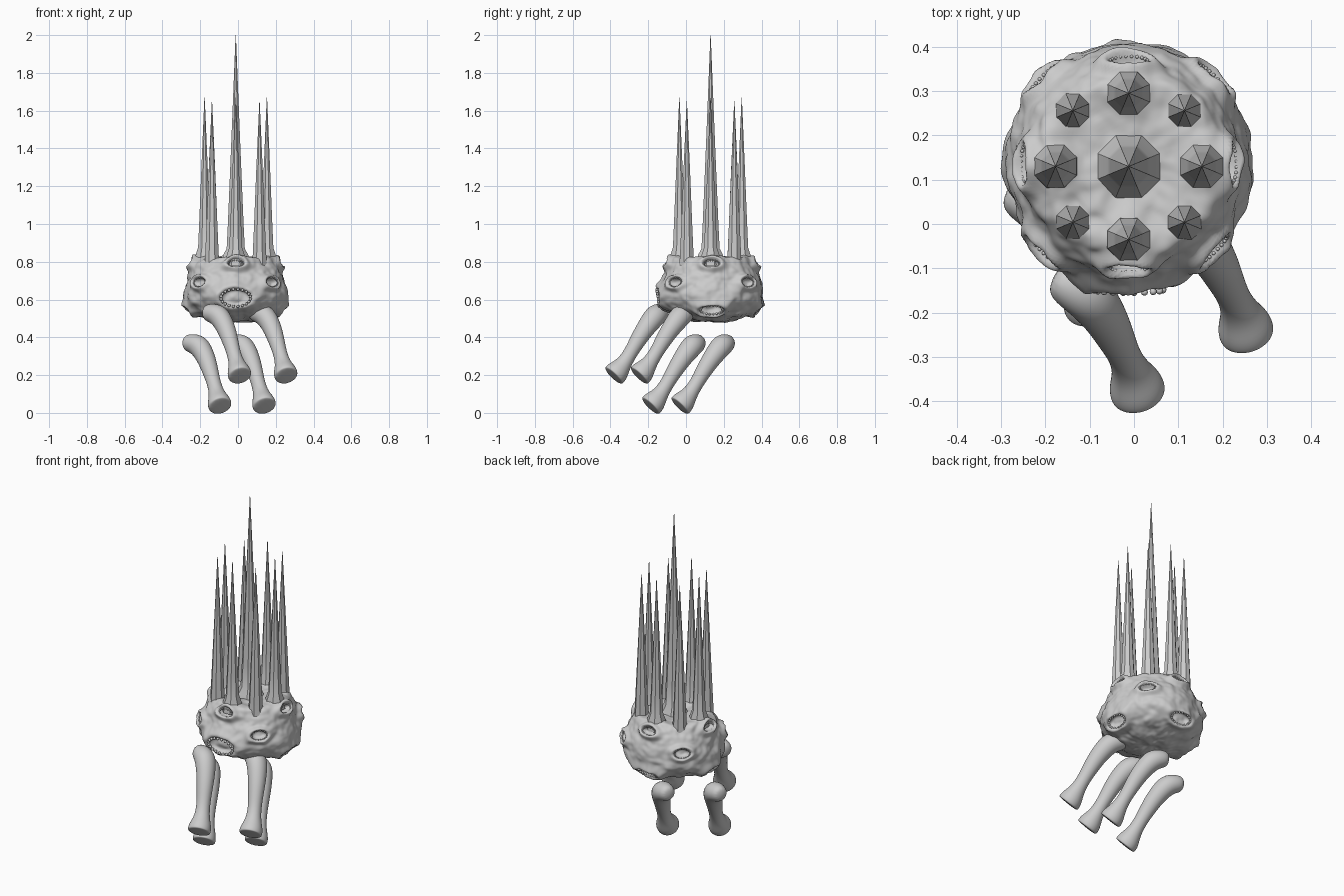
import bpy, bmesh, math
from mathutils import Vector, noise

cube = bpy.data.objects.get("Cube")
if cube:
    bpy.data.objects.remove(cube)

AXIS = Vector((-0.012, 0.135, 0))      # vertical axis of the body
UP = Vector((0, 0, 1))

grey = bpy.data.materials.new("pale_grey")
grey.use_nodes = True
grey.diffuse_color = (0.6, 0.6, 0.6, 1)
grey.node_tree.nodes["Principled BSDF"].inputs["Base Color"].default_value = (0.6, 0.6, 0.6, 1)


def make_object(name, bm, angle=180):
    bmesh.ops.recalc_face_normals(bm, faces=bm.faces)
    mesh = bpy.data.meshes.new(name)
    bm.to_mesh(mesh)
    bm.free()
    mesh.materials.append(grey)
    obj = bpy.data.objects.new(name, mesh)
    bpy.context.collection.objects.link(obj)
    bpy.ops.object.select_all(action="DESELECT")
    obj.select_set(True)
    bpy.context.view_layer.objects.active = obj
    bpy.ops.object.shade_smooth_by_angle(angle=math.radians(angle))
    return obj


def loft(bm, path, sides):
    """Tube through (point, radius) pairs, closed at both ends."""
    rings = []
    for i, (p, r) in enumerate(path):
        t = (path[min(i + 1, len(path) - 1)][0] - path[max(i - 1, 0)][0]).normalized()
        side = t.cross(Vector((0, 1, 0))).normalized()
        other = t.cross(side)
        angles = [math.tau * (k + 0.5) / sides for k in range(sides)]
        rings.append([bm.verts.new(p + r * (side * math.cos(a) + other * math.sin(a))) for a in angles])
    for lower, upper in zip(rings, rings[1:]):
        for k in range(sides):
            n = (k + 1) % sides
            bm.faces.new((lower[k], lower[n], upper[n], upper[k]))
    bm.faces.new(rings[0])
    bm.faces.new(rings[-1])


# Body outline as (radius, height), bottom to top
PROFILE = [(0, 0.482), (0.1, 0.488), (0.19, 0.515), (0.25, 0.56), (0.275, 0.61), (0.268, 0.67),
           (0.25, 0.73), (0.228, 0.78), (0.195, 0.82), (0.13, 0.82), (0, 0.815)]


def outline(t):
    """Smooth point on the outline for t from 0 to 1."""
    f = min(max(t, 0), 0.9999) * (len(PROFILE) - 1)
    i = int(f)
    f -= i
    a, b = Vector(PROFILE[i]), Vector(PROFILE[i + 1])
    before = Vector(PROFILE[i - 1]) if i else a * 2 - b
    after = Vector(PROFILE[i + 2]) if i + 2 < len(PROFILE) else b * 2 - a
    return a + (b - before) * f / 2 + (before * 2 - a * 5 + b * 4 - after) * f * f / 2 \
        + (a * 3 - before - b * 3 + after) * f ** 3 / 2


def mouth_frame(angle, z):
    """Centre, sideways, upward and outward directions on the body surface."""
    t = min((k / 400 for k in range(60, 330)), key=lambda s: abs(outline(s).y - z))
    p = outline(t)
    slope = outline(t + 0.02) - outline(t - 0.02)
    out = Vector((math.cos(angle), math.sin(angle), 0))
    up = (out * slope.x + UP * slope.y).normalized()
    side = UP.cross(out)
    return AXIS + out * p.x + UP * p.y, side, up, side.cross(up)


# Mouths: upper and lower rows on four sides, a middle row on the diagonals
mouths = []
for i in range(4):
    square = -math.pi / 2 + i * math.pi / 2
    mouths.append((*mouth_frame(square, 0.785), 0.046, 0.024))
    mouths.append((*mouth_frame(square + math.pi / 4, 0.69), 0.046, 0.028))
    if i == 0:
        mouths.append((*mouth_frame(square, 0.61), 0.085, 0.05))
    else:
        mouths.append((*mouth_frame(square, 0.55), 0.066, 0.036))

# Spike positions: ring of eight, straight ones set a little farther out
spikes = []
for i in range(8):
    a = i * math.pi / 4
    r = 0.165 if i % 2 == 0 else 0.178
    spikes.append(AXIS + Vector((math.cos(a), math.sin(a), 0)) * r - Vector((0, 0.005, 0)))


def surface(p):
    """Add lumps, spike mounds and recessed mouths to a body point."""
    q = p.copy()
    out = (p - AXIS - UP * 0.66).normalized()
    q += out * (0.013 * noise.noise(p * 14) + 0.005 * noise.noise(p * 35))
    for i, s in enumerate(spikes):
        if p.z > 0.75 and i % 2 == 0:
            d = (p - s).xy.length / 0.05
            q.z += 0.025 * math.exp(-d * d)
    for c, side, up, normal, w, h in mouths:
        rel = p - c
        if rel.length < 0.2 and rel.dot(normal) > -0.1:
            d = math.hypot(rel.dot(side) / w, rel.dot(up) / h)
            lip = 0.024 * math.exp(-((d - 1.25) / 0.45) ** 2)
            pit = 0.022 / (1 + math.exp((d - 0.85) * 16))
            q += normal * (lip - pit)
    return q


# Body
bm = bmesh.new()
SEGMENTS, RINGS = 176, 110
rows = []
for j in range(1, RINGS):
    p = outline(j / RINGS)
    row = []
    for i in range(SEGMENTS):
        a = math.tau * i / SEGMENTS
        r = p.x
        row.append(bm.verts.new(surface(AXIS + Vector((r * math.cos(a), r * math.sin(a), p.y)))))
    rows.append(row)
for low, high in zip(rows, rows[1:]):
    for i in range(SEGMENTS):
        n = (i + 1) % SEGMENTS
        bm.faces.new((low[i], low[n], high[n], high[i]))
bm.faces.new(rows[0])
bm.faces.new(rows[-1])
make_object("body", bm)

# Teeth: beads around the rim of each mouth
bm = bmesh.new()
for c, side, up, normal, w, h in mouths:
    count = 20
    size = w * 0.105
    for k in range(count):
        a = math.tau * (k + 0.5) / count
        flat = c + side * (w * 0.92 * math.cos(a)) + up * (h * 0.92 * math.sin(a))
        made = bmesh.ops.create_icosphere(bm, subdivisions=1, radius=size)["verts"]
        bmesh.ops.translate(bm, verts=made, vec=flat + normal * 0.008)
make_object("teeth", bm)


def spike(name, base, path, sides=8, angle=30):
    bm = bmesh.new()
    loft(bm, [(Vector((base.x, base.y, z)), r) for z, r in path], sides)
    make_object(name, bm, angle)


# Spikes: tall one in the middle, eight around, two of them plain cones
spike("centre_spike", AXIS - Vector((0, 0.005, 0)),
      [(0.79, 0.082), (0.835, 0.072), (0.87, 0.052), (1.0, 0.045), (1.4, 0.027), (2.0, 0.001)])
for i, s in enumerate(spikes):
    if i in (1, 5):
        spike("plain_spike", s, [(0.74, 0.043), (1.65, 0.001)])
    else:
        top = 1.67 if i % 2 == 0 else 1.65
        wide = 0.057 if i % 2 == 0 else 0.043
        spike("ring_spike", s, [(0.78, wide), (0.835, wide * 0.9), (0.875, 0.037),
                                (1.0, 0.031), (1.3, 0.018), (top, 0.001)])

# Legs: one bent shape with a rounded hip and flat hoof, repeated four times
LEG = [(-0.288, 0.075, 0.372, 0.03), (-0.262, 0.062, 0.372, 0.052), (-0.205, 0.036, 0.362, 0.064),
       (-0.168, -0.018, 0.29, 0.052), (-0.147, -0.06, 0.225, 0.045), (-0.127, -0.1, 0.155, 0.037),
       (-0.112, -0.135, 0.1, 0.043), (-0.101, -0.165, 0.062, 0.064), (-0.096, -0.186, 0.039, 0.066),
       (-0.094, -0.191, 0.034, 0.06)]
PLACES = {"front_right_leg": (0.105, -0.195, 0.16), "front_left_leg": (0.35, -0.06, 0.16),
          "lower_right_leg": (0, 0, 0), "lower_left_leg": (0.235, 0.155, 0)}
for name, shift in PLACES.items():
    bm = bmesh.new()
    loft(bm, [(Vector((x, y, z)) + Vector(shift), r) for x, y, z, r in LEG], 12)
    leg = make_object(name, bm)
    leg.modifiers.new("rounding", "SUBSURF").levels = 2
    leg.modifiers["rounding"].render_levels = 2
